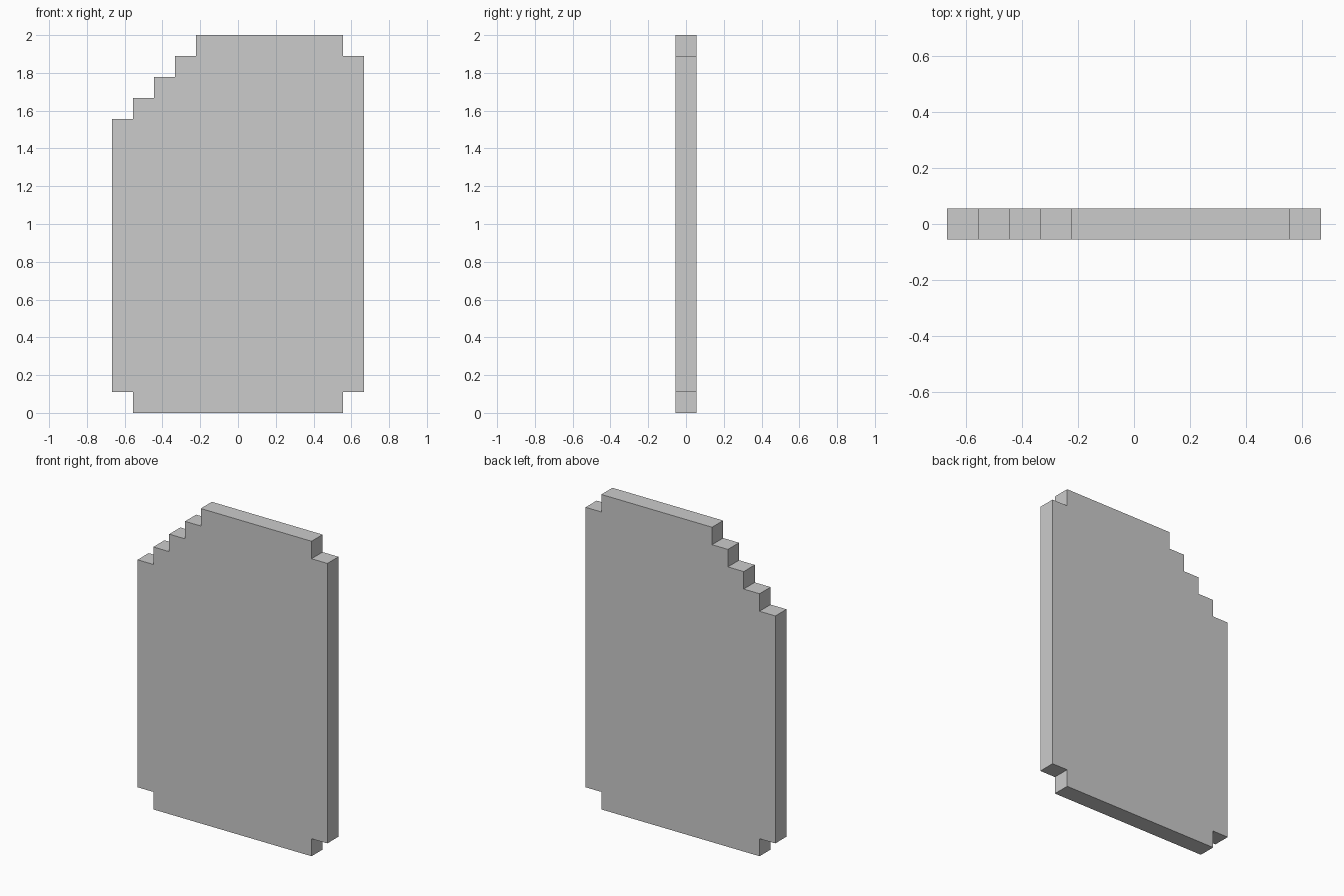
import bpy, bmesh

if "Cube" in bpy.data.objects:
    bpy.data.objects.remove(bpy.data.objects["Cube"])

U = 2 / 18  # one pixel step of the outline

# Stepped outline in pixel units (x, z), counter-clockwise seen from the front
outline = [(-5, 0), (5, 0), (5, 1), (6, 1), (6, 17), (5, 17), (5, 18)]
# Staircase cut on the upper left corner
for i in range(4):
    outline += [(-2 - i, 18 - i), (-2 - i, 17 - i)]
outline += [(-6, 14), (-6, 1), (-5, 1)]

# Card slab: front face extruded one pixel deep
bm = bmesh.new()
front = bm.faces.new([bm.verts.new((x * U, -U / 2, z * U)) for x, z in outline])
ext = bmesh.ops.extrude_face_region(bm, geom=[front], use_keep_orig=True)
back_verts = [g for g in ext["geom"] if isinstance(g, bmesh.types.BMVert)]
bmesh.ops.translate(bm, verts=back_verts, vec=(0, U, 0))
bmesh.ops.recalc_face_normals(bm, faces=bm.faces)

mesh = bpy.data.meshes.new("card_slab")
bm.to_mesh(mesh)
bm.free()
bpy.context.collection.objects.link(bpy.data.objects.new("card_slab", mesh))
